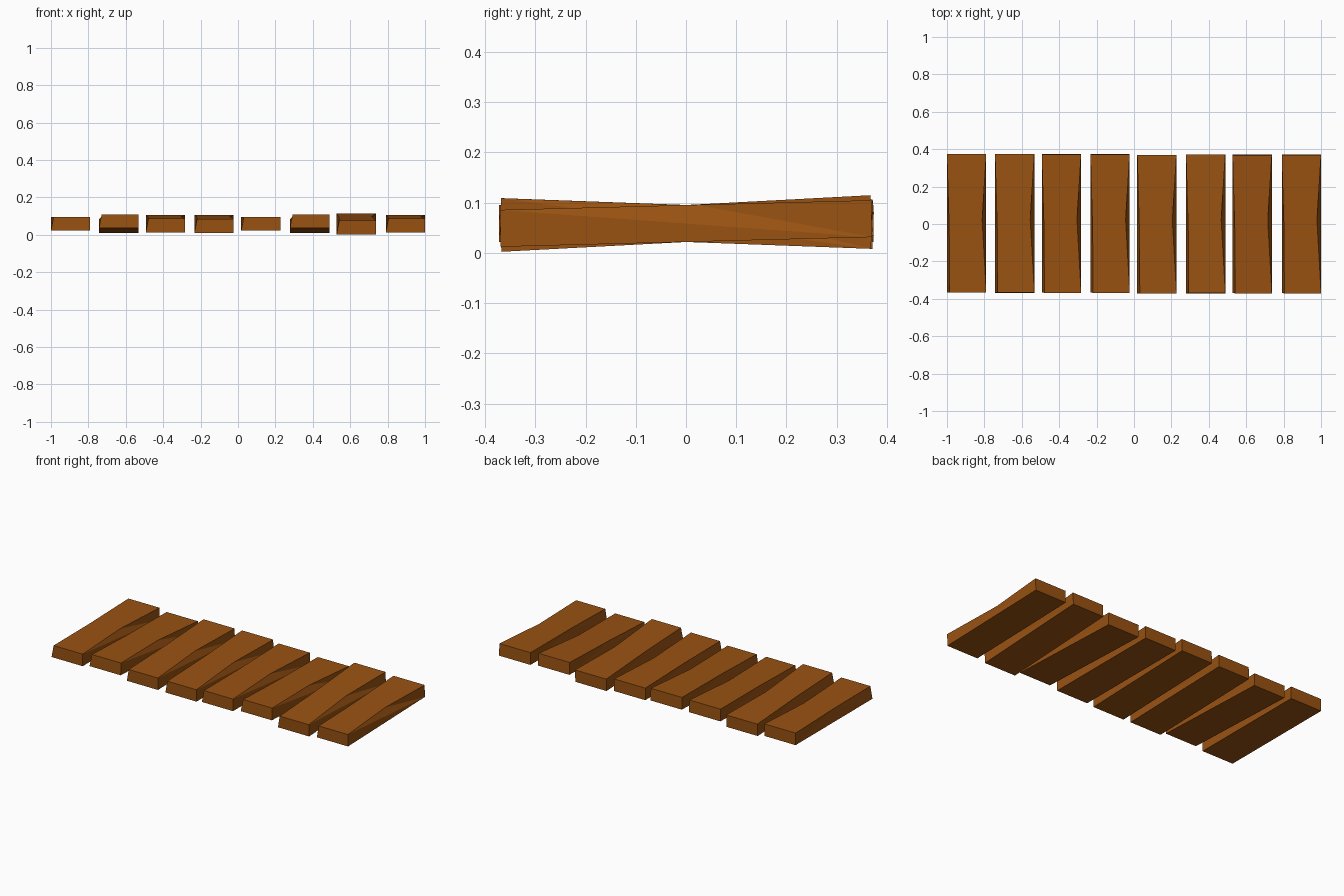
import bpy, math

if "Cube" in bpy.data.objects:
    bpy.data.objects.remove(bpy.data.objects["Cube"])

wood = bpy.data.materials.new("wood")
wood.diffuse_color = (0.32, 0.085, 0.006, 1)
wood.use_nodes = True
wood.node_tree.nodes["Principled BSDF"].inputs["Base Color"].default_value = wood.diffuse_color

W, L, T = 0.21, 0.74, 0.0735    # plank width, length, thickness
CENTRE_Z = 0.0585

# Hewn plank: box whose upper edges are worn inward
w, l, t = W / 2, L / 2, T / 2
verts = [(-w, -l, -t), (w, -l, -t), (w, l, -t), (-w, l, -t),
         (-w + 0.014, -l, t), (w, -l, t), (w - 0.022, 0.02, t),
         (w, l, t), (-w, l, t), (-w + 0.012, -0.03, t)]
faces = [(3, 2, 1, 0), (4, 5, 6, 7, 8, 9), (0, 1, 5, 4), (2, 3, 8, 7),
         (1, 2, 5), (5, 2, 6), (6, 2, 7),
         (3, 0, 9), (0, 4, 9), (3, 9, 8)]
mesh = bpy.data.meshes.new("plank")
mesh.from_pydata(verts, [], faces)
mesh.materials.append(wood)

# Row of loose planks: (centre x, centre y, pitch)
layout = [(-0.895, 0.003, 0.0), (-0.638, 0.003, -0.037),
          (-0.388, 0.003, 0.026), (-0.128, 0.003, 0.031),
          (0.122, -0.002, 0.0), (0.383, 0.0, -0.037),
          (0.632, 0.0, 0.053), (0.895, 0.0, 0.026)]
for i, (x, y, pitch) in enumerate(layout):
    plank = bpy.data.objects.new(f"plank_{i + 1}", mesh)
    plank.location = (x, y, CENTRE_Z)
    plank.rotation_euler = (pitch, 0, 0)
    bpy.context.collection.objects.link(plank)
